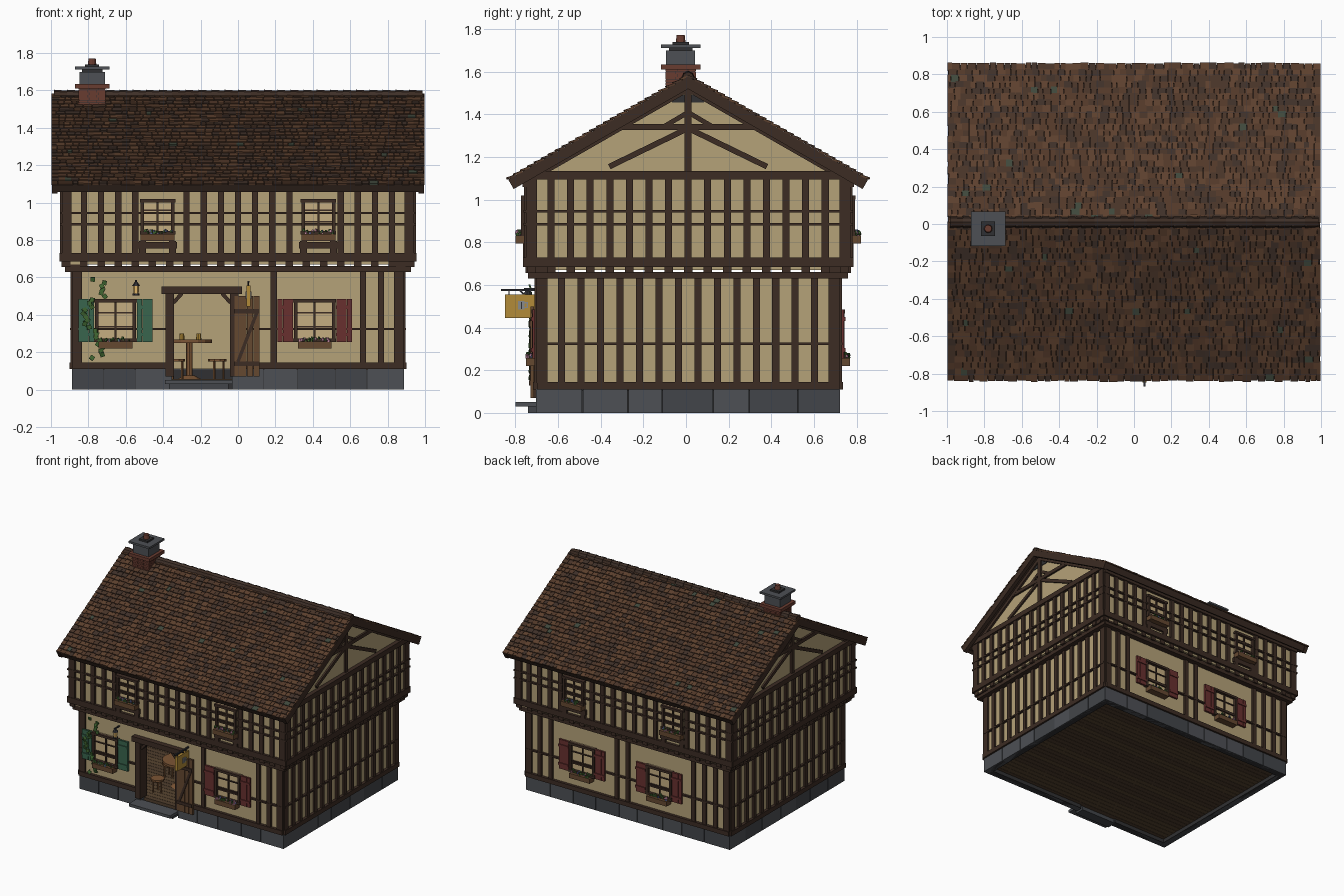
import bpy, math, random
from mathutils import Matrix, Vector

if "Cube" in bpy.data.objects:
    bpy.data.objects.remove(bpy.data.objects["Cube"])
random.seed(4)
T, R, U = Matrix.Translation, Matrix.Rotation, random.uniform
ID = Matrix()
COL = dict(beam=(.045, .025, .017), plaster=(.46, .36, .19), pane=(.56, .42, .22), stone=(.075, .08, .09),
           stone2=(.055, .06, .068), mortar=(.03, .03, .032), floor=(.1, .06, .03), floor2=(.08, .048, .026),
           roof0=(.085, .04, .022), roof1=(.11, .052, .027), roof2=(.065, .034, .021), roof3=(.05, .03, .022),
           moss=(.05, .065, .045), brick=(.14, .045, .03), green=(.04, .13, .075), red=(.14, .03, .028),
           leaf=(.05, .13, .03), bloom=(.45, .2, .3), blue=(.12, .16, .4), wood=(.13, .065, .03), ochre=(.45, .26, .04),
           iron=(.03, .03, .035), glow=(.8, .5, .15), table=(.2, .09, .035), metal=(.25, .26, .27))
MATS = {}
for k, c in COL.items():
    MATS[k] = bpy.data.materials.new(k)
    MATS[k].diffuse_color = (*c, 1)
parts = {}


def add(part, mat, verts, faces, M=ID):
    V, F, I, S = parts.setdefault(part, ([], [], [], []))
    if mat not in S:
        S.append(mat)
    n = len(V)
    V += [M @ Vector(v) for v in verts]
    F += [[n + i for i in f] for f in faces]
    I += [S.index(mat)] * len(faces)


def loft(part, mat, a, b, M=ID):
    """closed solid between two matching outlines"""
    n = len(a)
    add(part, mat, a + b, [list(range(n))[::-1], list(range(n, 2 * n))] +
        [[i, (i + 1) % n, n + (i + 1) % n, n + i] for i in range(n)], M)


def box(part, mat, x0, x1, y0, y1, z0, z1, M=ID):
    q = [(x0, y0), (x1, y0), (x1, y1), (x0, y1)]
    loft(part, mat, [(*p, z0) for p in q], [(*p, z1) for p in q], M)


def cone(part, mat, x, y, z0, z1, r0, r1, n=10, M=ID):
    c = [(math.cos(i * math.tau / n), math.sin(i * math.tau / n)) for i in range(n)]
    loft(part, mat, [(x + r0 * a, y + r0 * b, z0) for a, b in c], [(x + r1 * a, y + r1 * b, z1) for a, b in c], M)


def bar(part, mat, u0, z0, u1, z1, w, y0, y1, M=ID):
    """straight timber in a wall plane from (u0,z0) to (u1,z1)"""
    L = math.hypot(u1 - u0, z1 - z0)
    box(part, mat, 0, L, y0, y1, -w / 2, w / 2, M @ T((u0, 0, z0)) @ R(-math.atan2(z1 - z0, u1 - u0), 4, 'Y'))


# wall frames: local x runs along the wall, local -y points outwards
Y0 = .01
FR = {k: T((0, Y0, 0)) @ R(math.radians(a), 4, 'Z') for k, a in dict(front=0, right=90, back=180, left=-90).items()}
DOOR = (-.36, -.025)


def window(M, u, d, z0, z1, w, shutter=None):
    h, f = w / 2, .018
    box('window_panes', 'pane', u - h, u + h, -d - .006, -d + .01, z0, z1, M)
    for s in (-1, 1):
        a, b = sorted((u + s * h, u + s * (h - f)))
        box('window_frames', 'beam', a, b, -d - .028, -d, z0, z1, M)
    for a, b in ((z0, z0 + f), (z1 - f, z1)):
        box('window_frames', 'beam', u - h - .005, u + h + .005, -d - .03, -d, a, b, M)
    box('window_frames', 'beam', u - .005, u + .005, -d - .015, -d, z0, z1, M)
    for t in (.36, .68):
        z = z0 + (z1 - z0) * t
        box('window_frames', 'beam', u - h, u + h, -d - .014, -d, z - .004, z + .004, M)
    # planter with flowers
    box('flower_boxes', 'wood', u - .09, u + .09, -d - .055, -d, z0 - .035, z0 + .002, M)
    for i in range(26):
        m = random.choice(['leaf', 'leaf', 'leaf', 'bloom', 'blue'])
        r, z = U(.005, .011), z0 + U(0, .016)
        cone('flowers', m, u + U(-.08, .08), -d - U(.015, .05), z, z + r * 1.5, r, r * .5, 5, M)
    if shutter:
        for s in (-1, 1):
            c = u + s * (h + .047)
            for k in (-1, 0, 1):
                box('shutters', shutter, c + k * .028 - .0133, c + k * .028 + .0133, -d - .026, -d - .01, z0, z1, M)
            for z in (z0 + .04, z1 - .045):
                box('shutters', shutter, c - .042, c + .042, -d - .033, -d - .02, z - .009, z + .009, M)
    else:  # short posts under the upper windows
        for s in (-1, 1):
            box('studs', 'beam', u + s * .08 - .018, u + s * .08 + .018, -d - .02, -d, .72, z0 - .035, M)
        box('studs', 'beam', u - .105, u + .105, -d - .02, -d, z0 - .075, z0 - .04, M)


def timber(M, half, d, z0, z1, rails, skips, spans):
    n = round(2 * (half - .02) / .093)
    for i in range(n + 1):
        u = -half + .02 + i * 2 * (half - .02) / n
        w = .026 if i in (0, n) else .0165
        if not any(a < u < b for a, b in skips):
            box('studs', 'beam', u - w, u + w, -d - .016, -d + .01, z0, z1, M)
    for a, b in spans:
        for z in rails:
            box('rails', 'beam', a, b, -d - .018, -d + .01, z - .006, z + .006, M)


for side, M in FR.items():
    long = side in ('front', 'back')
    hl, dl, hu, du = (.88, .705, .935, .755) if long else (.705, .88, .755, .935)
    spans = [(-hl, DOOR[0]), (DOOR[1], hl)] if side == 'front' else [(-hl, hl)]
    low, up = [], []
    if side == 'front':
        low = [(-.655, 'green'), (.41, 'red')]
    if side == 'back':
        low = [(-.39, 'red'), (.28, 'red')]
    if long:
        up = [-.43, .43]
    # stone plinth, plaster and sill of the ground floor
    for a, b in spans:
        box('plinth', 'mortar', a, b, -dl, -dl + .045, 0, .108, M)
        n = max(2, round((b - a) / .19))
        cuts = [a - .008] + [a + (b - a) * (i + U(-.12, .12)) / n for i in range(1, n)] + [b + .008]
        for p, q in zip(cuts, cuts[1:]):
            box('plinth', random.choice(['stone', 'stone2']), p + .002, q - .002, -dl - .008, -dl + .04, 0, .112, M)
        box('ground_walls', 'plaster', a, b, -dl, -dl + .05, .11, .66, M)
        box('sill_beams', 'beam', a - .005, b + .005, -dl - .022, -dl + .03, .11, .145, M)
    if side == 'front':
        box('ground_walls', 'plaster', *DOOR, -dl, -dl + .05, .52, .66, M)
    timber(M, hl, dl, .14, .64, [.325], [(u - .2, u + .2) for u, c in low] +
           ([(-.4, .1)] if side == 'front' else []), spans)
    # jetty beams with joist ends
    box('jetty_beams', 'beam', -hl - .04, hl + .04, -dl - .045, -dl + .03, .63, .662, M)
    box('jetty_beams', 'beam', -hu - .016, hu + .016, -du - .02, -du + .05, .685, .73, M)
    n = round(2 * hu / .093)
    for i in range(n + 1):
        u = -hu + .02 + i * (2 * hu - .04) / n
        box('joist_ends', 'beam', u - .02, u + .02, -du - .008, -du + .1, .655, .69, M)
    # upper storey framing
    timber(M, hu, du, .72, 1.1, [.945, .885], [(u - .105, u + .105) for u in up], [(-hu - .016, hu + .016)])
    box('wall_plates', 'beam', -hu - .012, hu + .012, -du - .022, -du + .03, 1.06 if long else 1.095, 1.1 if long else 1.135, M)
    for u, c in low:
        window(M, u, dl, .255, .485, .22, c)
    for u in up:
        window(M, u, du, .83, 1.02, .18)
    # gable framing
    if not long:
        g = du - .01
        bar('gable_timbers', 'beam', 0, 1.12, 0, 1.52, .032, -g - .016, -g, M)
        bar('gable_timbers', 'beam', -.36, 1.34, .36, 1.34, .028, -g - .015, -g, M)
        box('gable_vent', 'mortar', -.075, .075, -g - .006, -g, 1.455, 1.49, M)
        for s in (-1, 1):
            bar('gable_timbers', 'beam', 0, 1.335, s * .37, 1.155, .026, -g - .013, -g, M)
            bar('gable_timbers', 'beam', s * .75, 1.1, 0, 1.53, .045, -g - .016, -g, M)
            bar('gable_timbers', 'beam', s * .11, 1.345, 0, 1.41, .022, -g - .012, -g, M)

# upper storey and attic plaster
box('upper_walls', 'plaster', -.935, .935, Y0 - .755, Y0 + .755, .67, 1.1)
tri = [(-.77, 1.095), (.77, 1.095), (0, 1.535)]
loft('attic', 'plaster', [(-.925, Y0 + y, z) for y, z in tri], [(.925, Y0 + y, z) for y, z in tri])

# floor boards
for i in range(32):
    y = Y0 - .67 + i * 1.34 / 32
    box('floor_boards', random.choice(['floor', 'floor2']), -.85, .85, y, y + .0395, .03, .058)
box('floor_boards', 'floor2', -.85, .85, Y0 - .67, Y0 + .67, .038, .05)

# roof: two mirrored slopes of loose shingles
A = math.atan(.574)
ROWS, P = 26, .0374
for turn in (0, math.pi):
    M = T((0, Y0, 1.583)) @ R(turn, 4, 'Z') @ R(A, 4, 'X')
    box('roof_boards', 'beam', -.985, .985, -.965, 0, -.04, -.008, M)
    box('eave_boards', 'beam', -.99, .99, -.972, -.945, -.05, -.004, M)
    for s in (-1, 1):
        a, b = sorted((s * .965, s * .995))
        box('barge_boards', 'beam', a, b, -.975, 0, -.055, -.004, M)
    for r in range(ROWS):
        x = -.998
        while x < .985:
            w = min(U(.026, .05), .998 - x)
            m = random.choices(['roof0', 'roof1', 'roof2', 'roof3', 'moss'], [8, 7, 7, 4, .25])[0]
            K = M @ T((x, -r * P, -.008)) @ R(-.16 + U(-.03, .02), 4, 'X')
            box('shingles', m, .001, w - .001, -P - U(.002, .01), 0, 0, .009, K)
            x += w
for i in range(28):
    x = -.985 + i * .0703
    cone('ridge_caps', random.choice(['beam', 'roof3']), 0, 0, 0, .073, .032, .027, 8,
         T((x, Y0, 1.572)) @ R(math.pi / 2, 4, 'Y'))

# chimney
cx, cy = -.78, -.025


def slab(m, h, z0, z1):
    box('chimney', m, cx - h, cx + h, cy - h, cy + h, z0, z1)


slab('mortar', .068, 1.45, 1.62)
for i in range(10):
    z = 1.48 + i * .0138
    for ang in range(4):
        K = T((cx, cy, 0)) @ R(ang * math.pi / 2, 4, 'Z')
        for k in range(3):
            u = -.072 + k * .048 + (.012 if i % 2 else 0)
            box('chimney_bricks', 'brick', u, min(u + .045, .072), -.072, -.05, z, z + .012, K)
slab('brick', .092, 1.61, 1.635)
slab('stone', .068, 1.635, 1.7)
slab('mortar', .055, 1.7, 1.712)
slab('stone', .092, 1.712, 1.727)
slab('mortar', .038, 1.727, 1.74)
cone('chimney_pot', 'brick', cx, cy, 1.735, 1.772, .023, .019, 12)

# doorway, step and open leaf
yf = Y0 - .705
for x in (-.365, -.02):
    box('door_frame', 'beam', x - .022, x + .022, yf - .03, yf + .055, .07, .55)
box('door_frame', 'beam', -.41, .022, yf - .04, yf + .055, .512, .552)
for a, b in ((-.345, -.3), (-.04, -.085)):
    bar('door_frame', 'beam', a, .465, b, .515, .02, yf - .02, yf + .03)
box('door_step', 'stone', -.39, -.03, -.8, -.69, .03, .052)
box('door_step', 'stone2', -.37, -.05, -.74, -.66, 0, .035)
for k in range(4):
    box('door_leaf', 'wood', -.02 + k * .034, .0125 + k * .034, yf - .034, yf - .018, .07, .5)
for z in (.14, .42):
    box('door_leaf', 'beam', -.018, .113, yf - .042, yf - .03, z - .012, z + .012)
bar('door_leaf', 'beam', 0, .15, .1, .41, .018, yf - .04, yf - .03)

# hanging sign with a tankard emblem
box('sign_bracket', 'iron', .05, .062, -.868, -.69, .572, .582)
bar('sign_bracket', 'iron', -.7, .5, -.78, .575, .008, -.06, -.052, R(math.pi / 2, 4, 'Z'))
for y in (-.83, -.73):
    box('sign_bracket', 'iron', .053, .059, y - .003, y + .003, .55, .575)
box('sign_board', 'ochre', .045, .067, -.848, -.705, .446, .556)
for x in (.04, .067):
    box('sign_tankard', 'metal', x, x + .005, -.787, -.757, .485, .525)
    box('sign_tankard', 'mortar', x - .001, x + .006, -.775, -.769, .488, .52)
    for z in (.492, .514):
        box('sign_tankard', 'metal', x, x + .005, -.757, -.742, z, z + .005)
    box('sign_tankard', 'metal', x, x + .005, -.747, -.742, .492, .519)

# lantern
box('lantern', 'iron', -.55, -.54, -.76, -.69, .578, .586)
cone('lantern', 'iron', -.545, -.745, .555, .58, .022, .004, 6)
cone('lantern', 'glow', -.545, -.745, .515, .555, .014, .016, 6)
cone('lantern', 'iron', -.545, -.745, .505, .515, .019, .019, 6)

# ivy beside the left window
for i in range(24):
    t = i / 23
    x, z = -.77 + .05 * math.sin(t * 9) + U(-.03, .03), .17 + .42 * t
    box('ivy', 'leaf', -.012, .012, -.004, .004, -.012, .012,
        T((x, yf - .036, z)) @ R(U(0, 3), 4, 'Y') @ R(U(-.4, .4), 4, 'X'))

# tavern table and stools inside
tx, ty = -.26, -.36
cone('table', 'table', tx, ty, .25, .268, .12, .12, 16)
cone('table', 'table', tx, ty, .07, .25, .018, .018, 8)
cone('table', 'table', tx, ty, .058, .075, .06, .03, 8)
for dx, dy in ((-.04, .03), (.05, -.03)):
    cone('tankards', 'ochre', tx + dx, ty + dy, .268, .3, .014, .012, 8)
for a in (.6, 2.6, 4.3):
    x, y = tx + .18 * math.cos(a), ty + .18 * math.sin(a)
    cone('stools', 'table', x, y, .15, .165, .05, .05, 10)
    for k in range(3):
        cone('stools', 'table', x + .033 * math.cos(k * 2.09), y + .033 * math.sin(k * 2.09), .058, .15, .007, .007, 5)
box('counter', 'wood', .25, .75, .3, .42, .058, .3)
box('counter', 'table', .23, .77, .28, .44, .3, .32)

# turn the collected parts into objects
for name, (V, F, I, S) in parts.items():
    me = bpy.data.meshes.new(name)
    me.from_pydata(V, [], F)
    for s in S:
        me.materials.append(MATS[s])
    me.polygons.foreach_set('material_index', I)
    me.update()
    bpy.context.collection.objects.link(bpy.data.objects.new(name, me))

for m in bpy.data.materials:
    if m.users and not m.is_grease_pencil:
        m.use_nodes = True
        m.node_tree.nodes["Principled BSDF"].inputs["Base Color"].default_value = m.diffuse_color
